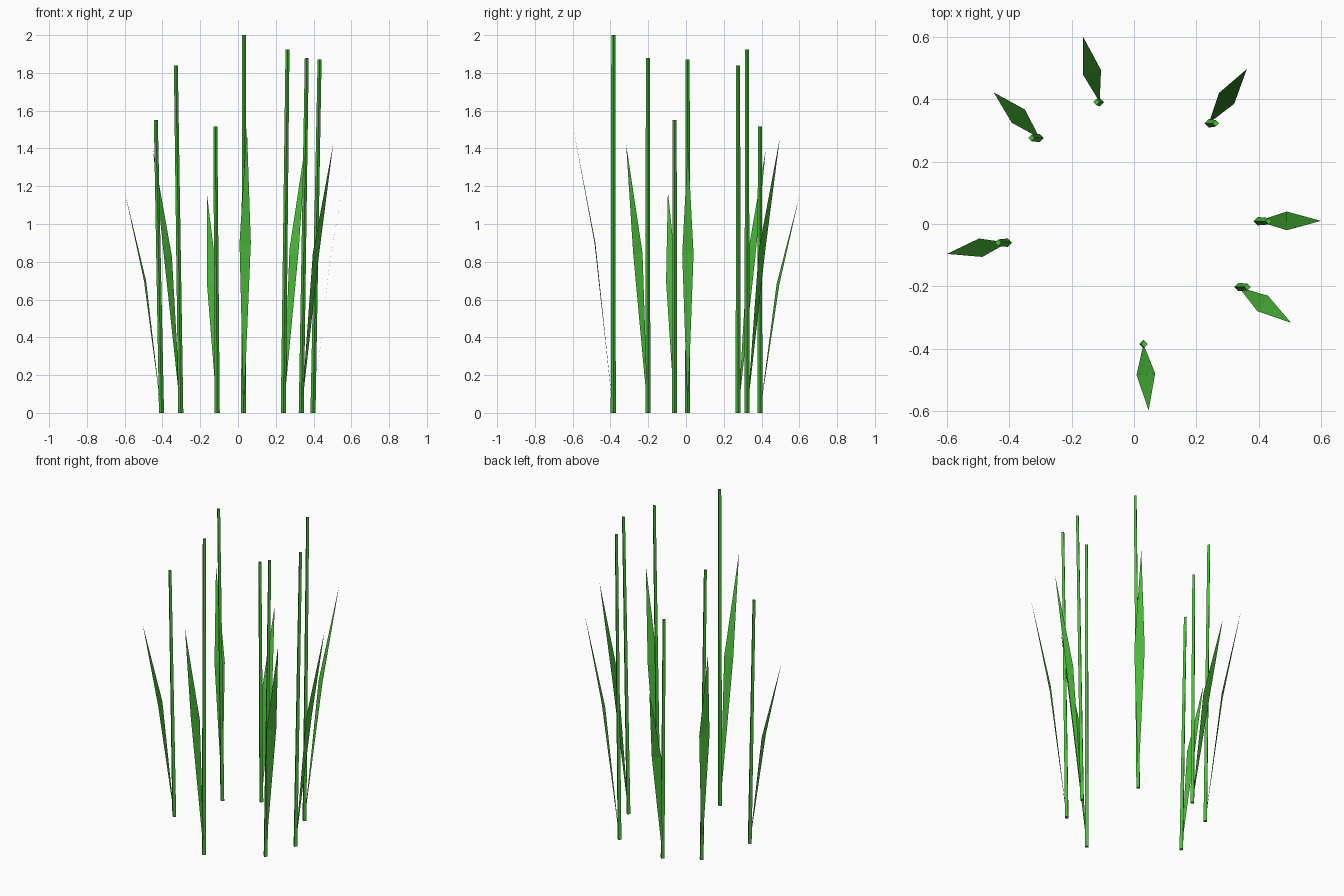
import bpy, bmesh
from mathutils import Vector

if "Cube" in bpy.data.objects:
    bpy.data.objects.remove(bpy.data.objects["Cube"])

reed_green = bpy.data.materials.new("reed green")
reed_green.diffuse_color = (0.07, 0.51, 0.042, 1.0)
reed_green.use_nodes = True
reed_green.node_tree.nodes["Principled BSDF"].inputs["Base Color"].default_value = reed_green.diffuse_color


def make_object(name, bm):
    mesh = bpy.data.meshes.new(name)
    bm.to_mesh(mesh)
    bm.free()
    mesh.materials.append(reed_green)
    obj = bpy.data.objects.new(name, mesh)
    bpy.context.collection.objects.link(obj)


def stalk(base, top_x, height):
    """Slim four-sided stem leaning a little sideways."""
    bm = bmesh.new()
    rings = []
    for x, z, r in ((base[0], 0, 0.0135), (top_x, height, 0.0105)):
        rings.append([bm.verts.new((x + dx * r, base[1] + dy * r, z))
                      for dx, dy in ((1, 0), (0, 1), (-1, 0), (0, -1))])
    low, high = rings
    for i in range(4):
        j = (i + 1) % 4
        bm.faces.new((low[i], low[j], high[j], high[i]))
    bm.faces.new(low[::-1])
    bm.faces.new(high)
    make_object("reed_stalk", bm)


def blade(base, tip, mid, height):
    """Flat leaf, widest at the bend, tapering to both ends."""
    bm = bmesh.new()
    across = Vector((tip[1] - base[1], base[0] - tip[0])).normalized() * 0.03
    root = bm.verts.new((*base, 0.0))
    left = bm.verts.new((mid[0] - across.x, mid[1] - across.y, height * 0.45))
    right = bm.verts.new((mid[0] + across.x, mid[1] + across.y, height * 0.45))
    end = bm.verts.new((*tip, height * 0.757))
    bm.faces.new((root, right, left))
    bm.faces.new((left, right, end))
    make_object("leaf_blade", bm)


# stalk base, stalk top x, height, blade tip, blade bend centre
reeds = [
    ((0.03, -0.385), 0.033, 2.00, (0.047, -0.598), (0.038, -0.482)),
    ((0.335, -0.202), 0.364, 1.88, (0.504, -0.317), (0.413, -0.255)),
    ((0.397, 0.009), 0.432, 1.87, (0.600, 0.010), (0.490, 0.010)),
    ((0.24, 0.323), 0.262, 1.925, (0.362, 0.497), (0.297, 0.403)),
    ((-0.11, 0.391), -0.120, 1.515, (-0.163, 0.60), (-0.135, 0.487)),
    ((-0.303, 0.276), -0.329, 1.84, (-0.45, 0.422), (-0.371, 0.346)),
    ((-0.405, -0.06), -0.435, 1.55, (-0.60, -0.096), (-0.492, -0.076)),
]
for base, top_x, height, tip, mid in reeds:
    stalk(base, top_x, height)
    blade(base, tip, mid, height)
